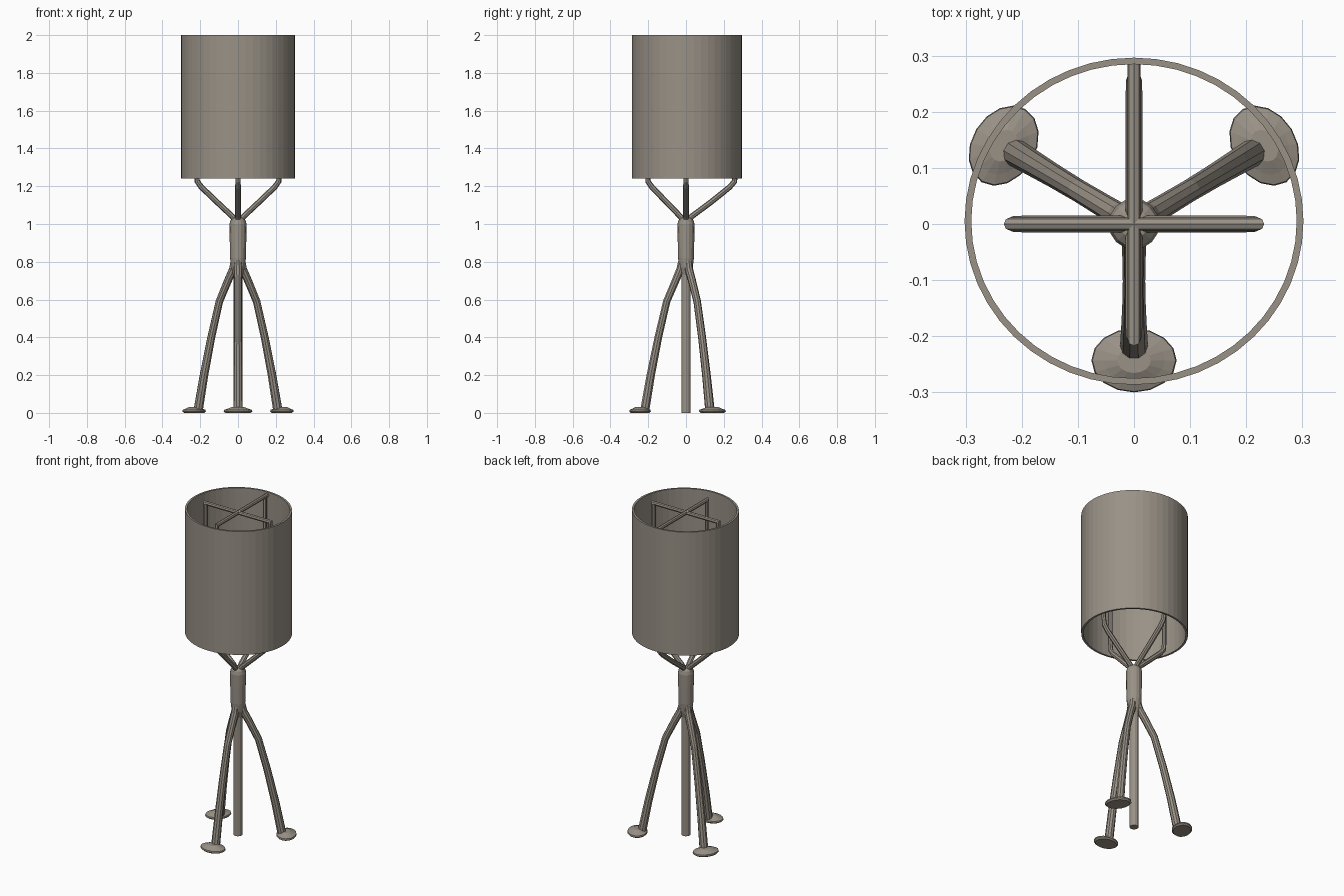
import bpy, bmesh, math
from mathutils import Vector, Matrix

if "Cube" in bpy.data.objects:
    bpy.data.objects.remove(bpy.data.objects["Cube"])

mat = bpy.data.materials.new("warm_grey")
mat.diffuse_color = (0.32, 0.285, 0.24, 1)
mat.use_nodes = True
mat.node_tree.nodes["Principled BSDF"].inputs["Base Color"].default_value = mat.diffuse_color


def finish(name, bm):
    bmesh.ops.recalc_face_normals(bm, faces=bm.faces)
    me = bpy.data.meshes.new(name)
    bm.to_mesh(me)
    bm.free()
    me.materials.append(mat)
    ob = bpy.data.objects.new(name, me)
    bpy.context.collection.objects.link(ob)
    return ob


def skin(bm, rings, closed=False):
    """Join rings of vertices with quads, capping the ends unless closed."""
    n = len(rings[0])
    pairs = list(zip(rings, rings[1:]))
    if closed:
        pairs.append((rings[-1], rings[0]))
    for a, b in pairs:
        for i in range(n):
            j = (i + 1) % n
            bm.faces.new((a[i], a[j], b[j], b[i]))
    if not closed:
        bm.faces.new(rings[0])
        bm.faces.new(rings[-1])


def lathe(name, profile, n, scale=(1, 1), centre=(0, 0), angle=0, closed=False):
    """Spin (radius, z) points around z, optionally as an ellipse."""
    bm = bmesh.new()
    rot = Matrix.Rotation(angle, 3, 'Z')
    rings = []
    for r, z in profile:
        ring = []
        for i in range(n):
            t = 2 * math.pi * i / n
            p = rot @ Vector((r * scale[0] * math.cos(t), r * scale[1] * math.sin(t), z))
            ring.append(bm.verts.new(p + Vector((*centre, 0))))
        rings.append(ring)
    skin(bm, rings, closed)
    return finish(name, bm)


def tube(name, path, n, angle):
    """Sweep a round section along (distance, z, radius) points in a vertical plane."""
    bm = bmesh.new()
    out = Vector((math.cos(angle), math.sin(angle), 0))
    side = Vector((-out.y, out.x, 0))
    pts = [out * d + Vector((0, 0, z)) for d, z, r in path]
    rings = []
    for k, p in enumerate(pts):
        before = (p - pts[k - 1]).normalized() if k else None
        after = (pts[k + 1] - p).normalized() if k < len(pts) - 1 else None
        tan = ((before or after) + (after or before)).normalized()
        up = side.cross(tan)
        # widen mitred corners so the bar keeps its thickness
        mitre = 1 / max(0.5, tan.dot(after or before))
        r = path[k][2]
        rings.append([bm.verts.new(p + r * (side * math.cos(t) + up * mitre * math.sin(t)))
                      for t in (2 * math.pi * i / n for i in range(n))])
    skin(bm, rings)
    return finish(name, bm)


# Open drum shade
lathe("shade", [(0.302, 1.24), (0.302, 2.0), (0.29, 2.0), (0.29, 1.24)], 48,
      scale=(1, 0.965), centre=(0, 0.005), closed=True)

# Hub with rounded top, and the straight pole to the floor
lathe("hub", [(0.022, 0.72), (0.036, 0.77), (0.042, 0.82), (0.044, 0.92),
              (0.045, 1.0), (0.04, 1.02), (0.025, 1.033), (0.005, 1.037)], 16)
lathe("centre_pole", [(0.025, 0.0), (0.025, 0.8)], 12)

# Three splayed legs with oval domed feet
for label, deg, reach in (("front", -90, 0.222), ("right", 31, 0.25), ("left", 149, 0.25)):
    a = math.radians(deg)
    s = reach / 0.25
    tube(label + "_leg", [(0.018, 0.82, 0.02), (0.03, 0.76, 0.022), (0.062 * s, 0.70, 0.021),
                          (0.115 * s, 0.59, 0.02), (0.165 * s, 0.40, 0.021),
                          (0.21 * s, 0.20, 0.023), (0.245 * s, 0.018, 0.025)], 10, a)
    d = reach + 0.021
    lathe(label + "_foot", [(0.066, 0.0), (0.076, 0.008), (0.074, 0.016), (0.055, 0.022), (0.03, 0.032)],
          16, scale=(0.75, 1), centre=(d * math.cos(a), d * math.sin(a)), angle=a)

# Four arms: rise from the hub, run up inside the shade, turn in to a top cross
for label, deg, reach in (("right", 0, 0.22), ("back", 90, 0.262),
                          ("left", 180, 0.22), ("front", 270, 0.205)):
    r = 0.012
    tube(label + "_arm", [(0.0, 1.0, 0.015), (0.03, 1.04, 0.015), (reach * 0.5, 1.115, 0.015),
                          (reach * 0.88, 1.195, 0.015), (reach * 0.98, 1.225, 0.014),
                          (reach, 1.27, r), (reach, 1.982, r), (0.0, 1.982, r)],
         8, math.radians(deg))

# Short stub fixing the back arm to the shade
tube("shade_fixing", [(0.25, 1.982, 0.012), (0.288, 1.982, 0.012)], 8, math.pi / 2)
